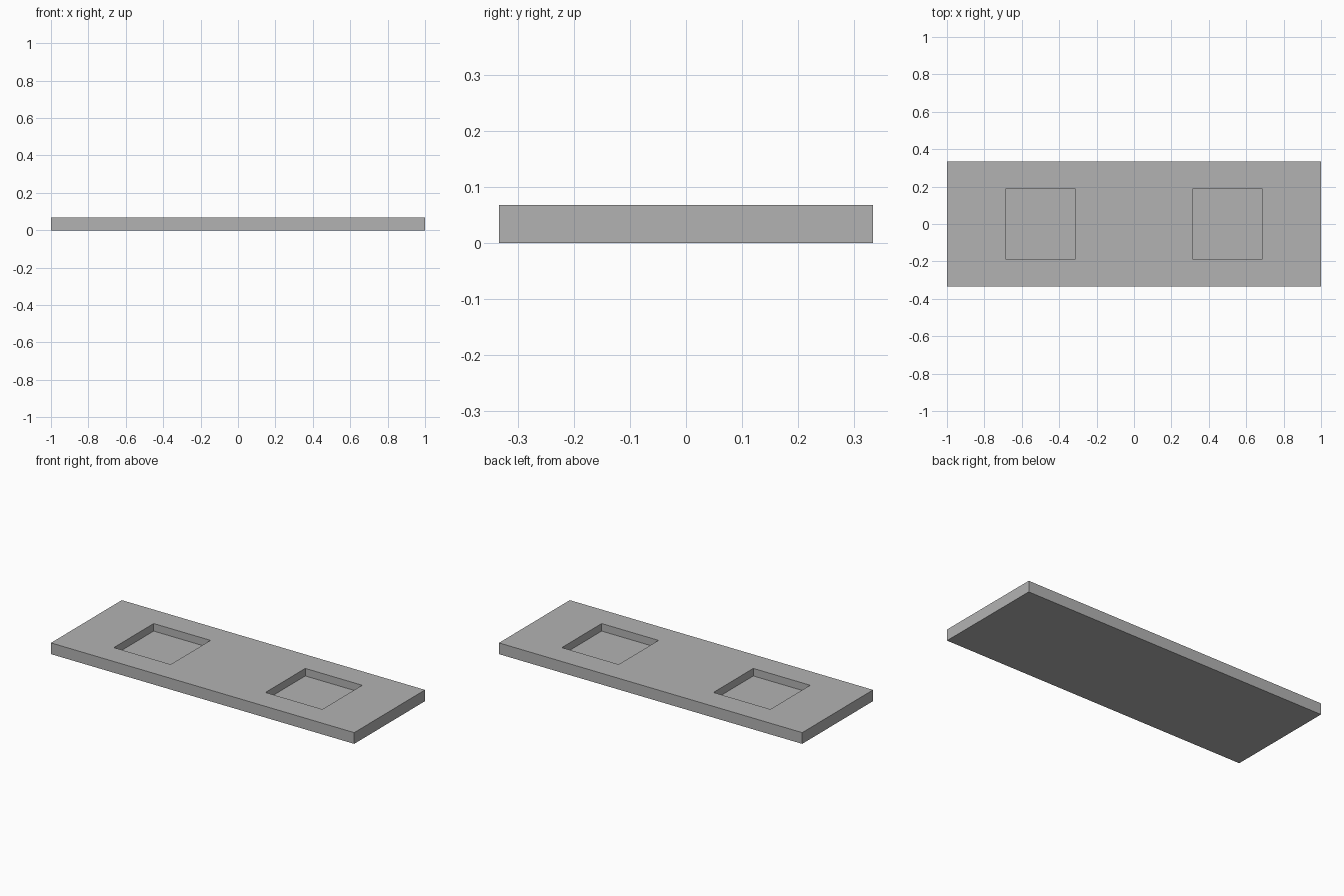
import bpy

# Remove the default cube
default = bpy.data.objects.get("Cube")
if default:
    bpy.data.objects.remove(default, do_unlink=True)

LENGTH, WIDTH, HEIGHT = 2.0, 0.667, 0.067
POCKET, DEPTH = 0.375, 0.045

# Single flat grey
grey = bpy.data.materials.new("plain_grey")
grey.use_nodes = True
color = (0.45, 0.45, 0.45, 1)
grey.diffuse_color = color
grey.node_tree.nodes["Principled BSDF"].inputs["Base Color"].default_value = color


def box(name, size, center):
    bpy.ops.mesh.primitive_cube_add(size=1, location=center)
    obj = bpy.context.object
    obj.name = name
    obj.scale = size
    bpy.ops.object.transform_apply(location=True, rotation=False, scale=True)
    obj.data.materials.append(grey)
    return obj


# Flat base plate
plate = box("base_plate", (LENGTH, WIDTH, HEIGHT), (0, 0, HEIGHT / 2))

# Two square pockets sunk into the top
for side, x in (("right", -0.5), ("left", 0.5)):
    cutter = box(side + "_pocket_cutter", (POCKET, POCKET, 2 * DEPTH), (x, 0, HEIGHT))
    cutter.hide_render = True
    cut = plate.modifiers.new(side + "_pocket", 'BOOLEAN')
    cut.operation = 'DIFFERENCE'
    cut.solver = 'EXACT'
    cut.object = cutter
    bpy.context.view_layer.objects.active = plate
    bpy.ops.object.modifier_apply(modifier=cut.name)
    bpy.data.objects.remove(cutter, do_unlink=True)
